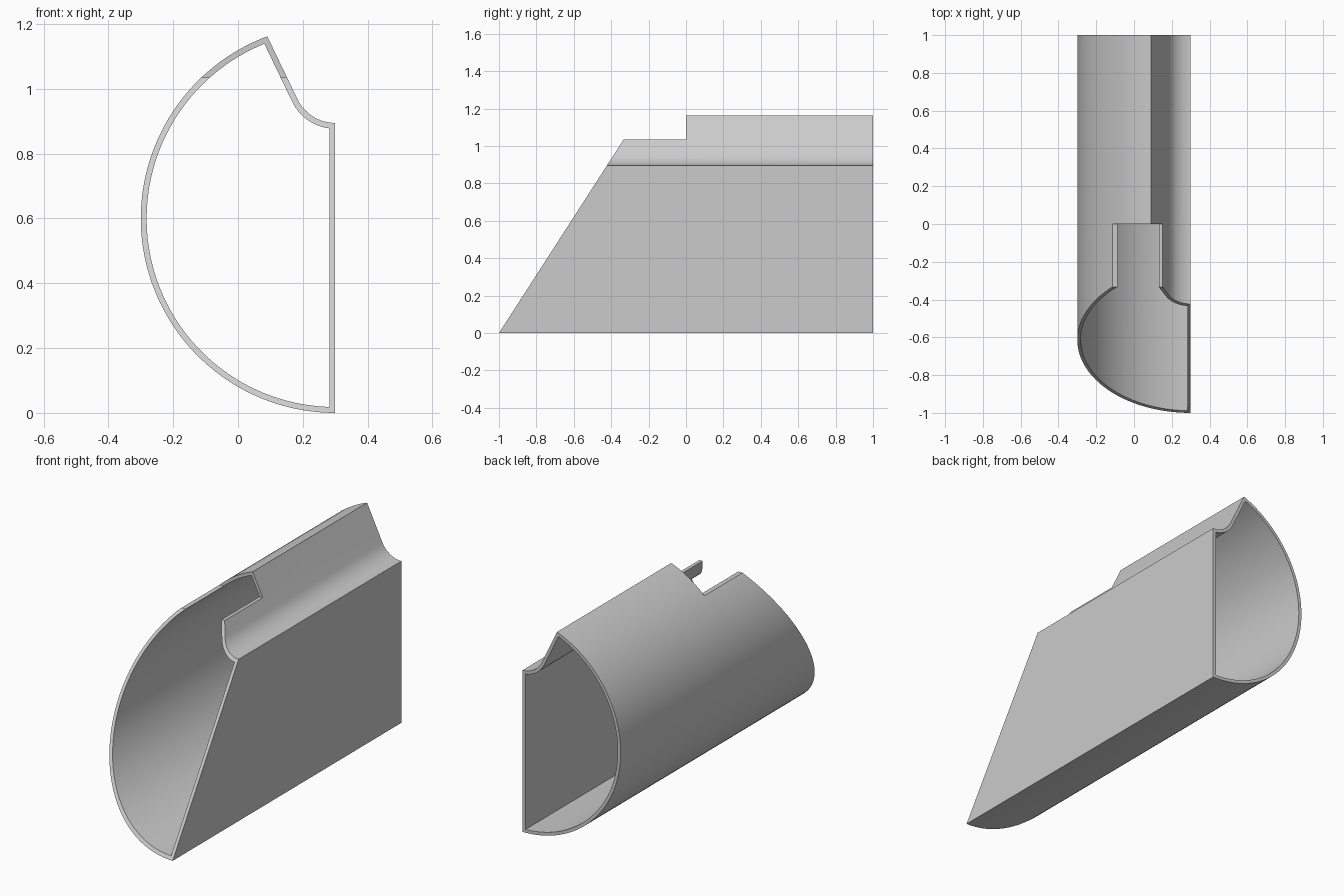
import bpy, bmesh
from math import sin, cos, pi, radians, sqrt, atan2
from mathutils import Vector

cube = bpy.data.objects.get("Cube")
if cube:
    bpy.data.objects.remove(cube, do_unlink=True)

WALL = 0.018
CENTRE = Vector((0.3, 0.6))      # centre of the big curved side (x, z)
APEX = Vector((0.09, 1.163))     # sharp upper ridge
RADIUS = 0.6
LIP_Z = 0.895                    # top of the flat side
FILLET = 0.129                   # radius of the hollow beside the ridge
SLOPE = radians(64.5)            # steepness of the ridge's flat flank
BIG, SMALL = 72, 16


def arc(centre, radius, start, end, steps):
    return [centre + radius * Vector((cos(start + (end - start) * i / steps),
                                      sin(start + (end - start) * i / steps)))
            for i in range(steps + 1)]


def section(inset):
    """Closed cross-section, moved inwards by inset."""
    r = RADIUS - inset
    side_x = 0.3 - inset
    # ridge: where the offset flank meets the offset big arc
    along = Vector((cos(SLOPE), -sin(SLOPE)))
    start = APEX - inset * Vector((sin(SLOPE), cos(SLOPE))) - CENTRE
    b = start.dot(along)
    ridge = start + along * (-b - sqrt(b * b - start.dot(start) + r * r))
    if ridge.y < 0 or inset == 0:
        ridge = APEX - CENTRE
    bottom = -pi / 2 - (inset / r)
    points = arc(CENTRE, r, bottom, atan2(ridge.y, ridge.x) - 2 * pi, BIG)
    # concave fillet ending at the flat side
    hollow = Vector((0.3, LIP_Z + FILLET))
    fr = FILLET + inset
    points += arc(hollow, fr, -pi / 2 - SLOPE, -pi / 2 - inset / fr, SMALL)
    points[0].x = points[-1].x = side_x
    return points


def make_object(name, bm):
    bmesh.ops.recalc_face_normals(bm, faces=bm.faces)
    mesh = bpy.data.meshes.new(name)
    bm.to_mesh(mesh)
    bm.free()
    obj = bpy.data.objects.new(name, mesh)
    bpy.context.collection.objects.link(obj)
    return obj


# Hollow shell with a slanted mouth and a square back
bm = bmesh.new()
loops = []
for inset in (0, WALL):
    pts = section(inset)
    front = [bm.verts.new((p.x, -1 + 0.6445 * p.y, p.y)) for p in pts]
    back = [bm.verts.new((p.x, 1, p.y)) for p in pts]
    loops.append((front, back))
(of, ob), (nf, nb) = loops
for i in range(len(of)):
    j = (i + 1) % len(of)
    for a, b in ((of, ob), (nf, nb), (of, nf), (ob, nb)):
        bm.faces.new((a[i], a[j], b[j], b[i]))
shell = make_object("channel_shell", bm)

# Notch in the ridge, ahead of the middle
bm = bmesh.new()
bmesh.ops.create_cube(bm, size=1)
for v in bm.verts:
    v.co = (v.co.x * 2, v.co.y - 0.5, v.co.z + 0.5 + 1.035)
cutter = make_object("notch_cutter", bm)
cutter.hide_render = True
cut = shell.modifiers.new("notch", "BOOLEAN")
cut.operation = "DIFFERENCE"
cut.solver = "EXACT"
cut.object = cutter

bpy.ops.object.select_all(action="DESELECT")
shell.select_set(True)
bpy.context.view_layer.objects.active = shell
bpy.ops.object.modifier_apply(modifier=cut.name)
bpy.data.objects.remove(cutter, do_unlink=True)

# Plain grey finish
grey = bpy.data.materials.new("light_grey")
grey.use_nodes = True
colour = (0.6, 0.6, 0.6, 1)
grey.diffuse_color = colour
grey.node_tree.nodes["Principled BSDF"].inputs["Base Color"].default_value = colour
shell.data.materials.clear()
shell.data.materials.append(grey)
bpy.ops.object.shade_smooth_by_angle(angle=radians(25))
